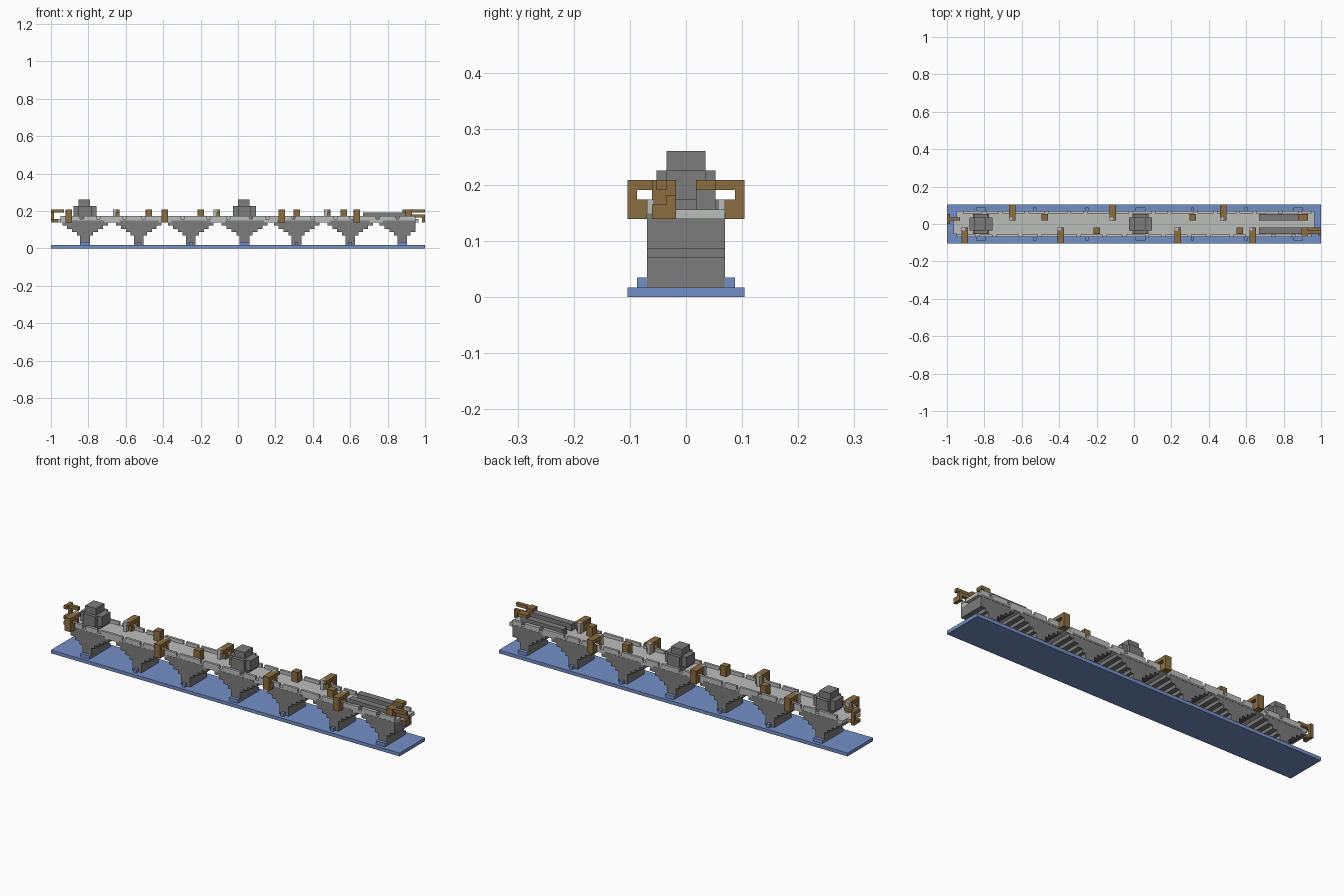
import bpy, bmesh
from mathutils import Matrix, Vector

cube = bpy.data.objects.get("Cube")
if cube:
    bpy.data.objects.remove(cube)

LENGTH = 115                # model length in blocks
V = 2 / LENGTH              # size of one block


def material(name, rgb):
    m = bpy.data.materials.new(name)
    m.use_nodes = True
    m.diffuse_color = (*rgb, 1)
    m.node_tree.nodes["Principled BSDF"].inputs["Base Color"].default_value = (*rgb, 1)
    return m


LIGHT = material("light stone", (0.5, 0.51, 0.5))
DARK = material("dark stone", (0.2, 0.2, 0.2))
WOOD = material("brown wood", (0.26, 0.155, 0.055))
WATER = material("blue water", (0.175, 0.28, 0.58))


def blocks(name, mat, boxes):
    """One object from boxes (x0, x1, y0, y1, z0, z1) in block units, x from the left end."""
    bm = bmesh.new()
    for x0, x1, y0, y1, z0, z1 in boxes:
        y0, y1 = min(y0, y1), max(y0, y1)
        centre = Vector((x0 + x1 - LENGTH, y0 + y1, z0 + z1)) * V / 2
        size = Vector((x1 - x0, y1 - y0, z1 - z0)) * V
        bmesh.ops.create_cube(bm, size=1, matrix=Matrix.Translation(centre) @ Matrix.Diagonal(size).to_4x4())
    me = bpy.data.meshes.new(name)
    bm.to_mesh(me)
    bm.free()
    me.materials.append(mat)
    ob = bpy.data.objects.new(name, me)
    bpy.context.collection.objects.link(ob)


START, END = 3, 112         # deck ends
PIERS = (10.5, 27, 43, 59.5, 75.5, 92, 108)

# Water slab
blocks("water", WATER, [(0, LENGTH, -6, 6, 0, 1)])

# Stepped piers that widen into arches
STEPS = ((1, 4, 1.5), (4, 5, 2.5), (5, 6, 4), (6, 7, 5.5), (7, 8, 7))
for n, c in enumerate(PIERS):
    courses = [(max(START, c - h), min(END, c + h), -4, 4, z0, z1) for z0, z1, h in STEPS]
    # proud dark course on each side of the deck above the pier
    courses += [(max(START, c - 6), min(END, c + 6), s * 3.5, s * 4.05, 8, 8.6) for s in (-1, 1)]
    blocks(f"pier_{n + 1}", DARK, courses)
    h = 1.5 if n % 3 == 0 else 0.5
    blocks(f"ripple_{n + 1}", WATER, [(c - h, c + h, s * 4, s * 5, 1, 2) for s in (-1, 1)])

# Deck with a ragged, broken end on each side
blocks("deck", LIGHT, [(START, END, -4, 4, 8, 9), (END, END + 1, -1, 4, 8, 9),
                       (START - 1, START, -3, 2, 8, 9)])

# Broken parapet along both edges
parapet, x, n = [], START, 0
while x < END:
    run = (6, 4, 7, 5)[n % 4]
    for s in (-1, 1):
        a = x + (2 if s > 0 else 0)
        if a < END:
            parapet.append((a, min(END, a + run), s * 3.3, s * 4, 9, 10))
    x += run + 1
    n += 1
blocks("parapet", LIGHT, parapet)

# Watch towers
for name, c in (("left_tower", 10.5), ("middle_tower", 59.5)):
    blocks(name, DARK, [(c - 2.5, c + 2.5, -3, 3, 9, 10),
                        (c - 3.5, c + 3.5, -2, 2, 10, 13),
                        (c - 2, c + 2, -3, 3, 10, 13),
                        (c - 2, c + 1.5, -2, 2, 13, 15)])

# Long raised slabs near the right end
for name, s in (("back_slab", 1), ("front_slab", -1)):
    blocks(name, DARK, [(96, 110, s * 1, s * 3, 9, 11), (98, 108, s * 3, s * 3.3, 9, 10)])


# Wooden hoists hanging over the edges
def hoist(name, x, s):
    blocks(name, WOOD, [(x - 1, x + 1, s * 5, s * 6, 8, 12),
                        (x - 1, x + 1, s * 3, s * 5, 8, 10),
                        (x - 1, x + 1, s * 3, s * 5, 11, 12),
                        (x - 1, x + 1, s * 2, s * 3, 9, 12),
                        (x, x + 1, s * 1, s * 2, 11, 12)])
    blocks(name + "_weight", LIGHT, [(x - 1, x, s * 1, s * 2, 9, 12)])


for n, x in enumerate((20, 51, 85)):
    hoist(f"back_hoist_{n + 1}", x, 1)
for n, x in enumerate((5.5, 35, 71, 94)):
    hoist(f"front_hoist_{n + 1}", x, -1)

# Crates on the deck
for n, (x, y) in enumerate(((30, 2), (46, -2), (75.5, 2), (90, -2))):
    blocks(f"crate_{n + 1}", WOOD, [(x - 1, x + 1, y - 1, y + 1, 9, 12)])

# Wooden gear at the two ends
blocks("left_end_frame", WOOD, [(0, 1, 0, 3, 8, 9), (0, 1, 0, 3, 11, 12), (0, 1, 2, 3, 9, 11),
                                (1, 3, 1, 2, 8, 9), (1, 4, 1, 2, 11, 12)])
blocks("right_end_crane", WOOD, [(108, 111, 1, 3, 11, 12), (109, 111, -3.5, -1, 9, 12),
                                 (111, 115, -3, -2, 11, 12), (111, 115, -2, -1, 9.5, 10.5),
                                 (114, 115, -3.5, -1, 8, 9.5)])
